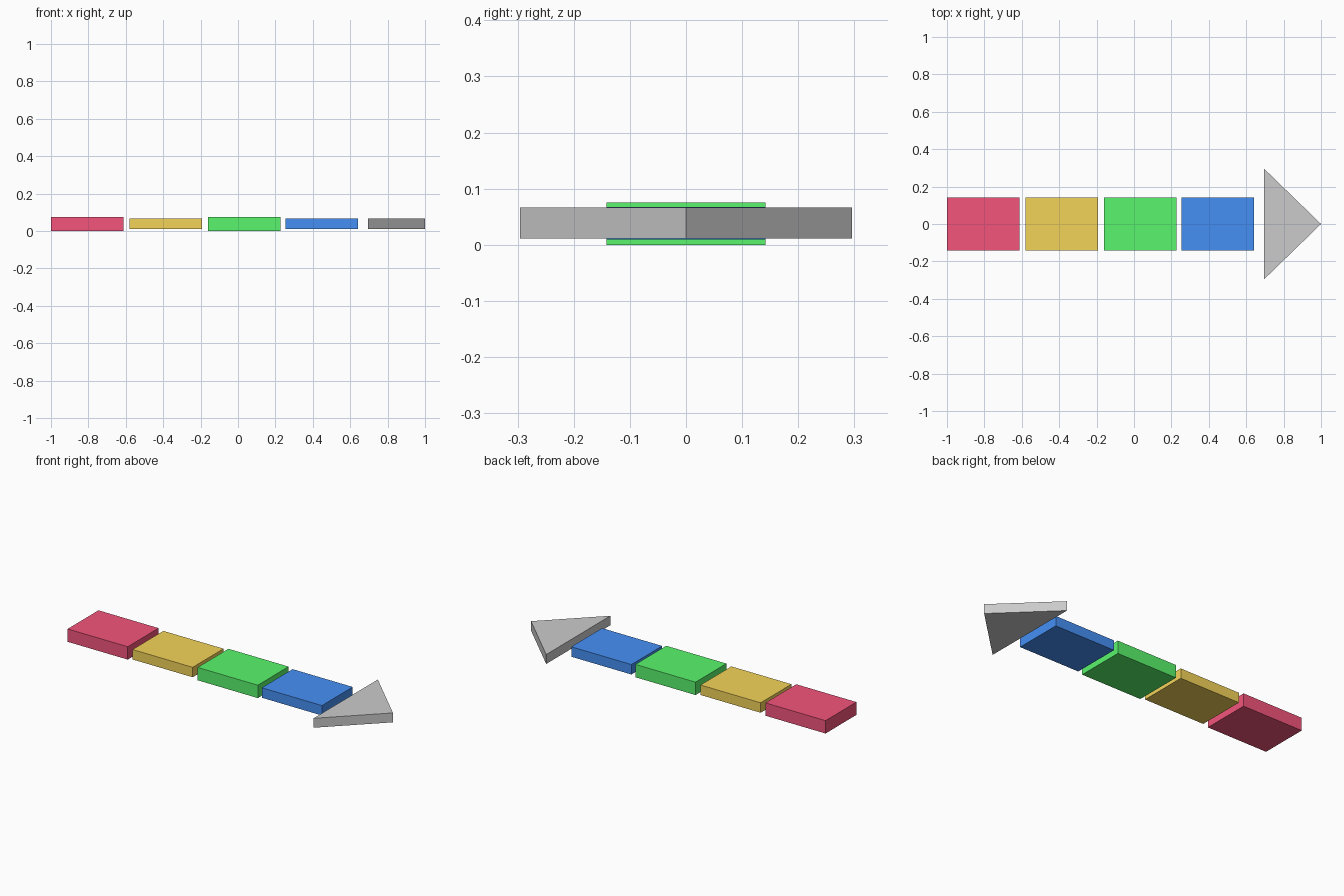
import bpy
import bmesh

if "Cube" in bpy.data.objects:
    bpy.data.objects.remove(bpy.data.objects["Cube"])


def prism(name, outline, z0, z1, color=None):
    """Extrude a flat outline (counter-clockwise, seen from above) from z0 to z1."""
    bm = bmesh.new()
    base = bm.faces.new([bm.verts.new((x, y, z0)) for x, y in outline])
    top = bmesh.ops.extrude_face_region(bm, geom=[base], use_keep_orig=True)["geom"]
    verts = [v for v in top if isinstance(v, bmesh.types.BMVert)]
    bmesh.ops.translate(bm, verts=verts, vec=(0, 0, z1 - z0))
    bmesh.ops.recalc_face_normals(bm, faces=bm.faces)
    mesh = bpy.data.meshes.new(name)
    bm.to_mesh(mesh)
    bm.free()
    obj = bpy.data.objects.new(name, mesh)
    bpy.context.collection.objects.link(obj)
    if color:
        mat = bpy.data.materials.new(name + "_paint")
        mat.diffuse_color = (*color, 1)
        mat.use_nodes = True
        mat.node_tree.nodes["Principled BSDF"].inputs["Base Color"].default_value = mat.diffuse_color
        mesh.materials.append(mat)
    return obj


# Row of coloured blocks: name, left edge, bottom, top, colour
LENGTH, HALF_WIDTH = 0.388, 0.142
blocks = [
    ("red_block", -1.0, 0.0, 0.075, (0.9, 0.09, 0.2)),
    ("orange_block", -0.581, 0.009, 0.067, (0.9, 0.65, 0.1)),
    ("green_block", -0.161, 0.0, 0.075, (0.1, 0.91, 0.15)),
    ("blue_block", 0.253, 0.009, 0.067, (0.06, 0.28, 0.91)),
]
for name, x, z0, z1, color in blocks:
    w = HALF_WIDTH
    prism(name, [(x, -w), (x + LENGTH, -w), (x + LENGTH, w), (x, w)], z0, z1, color)

# Grey triangular arrow tip
prism("arrow_head", [(0.695, -0.296), (1.0, 0.0), (0.695, 0.296)], 0.011, 0.066)
